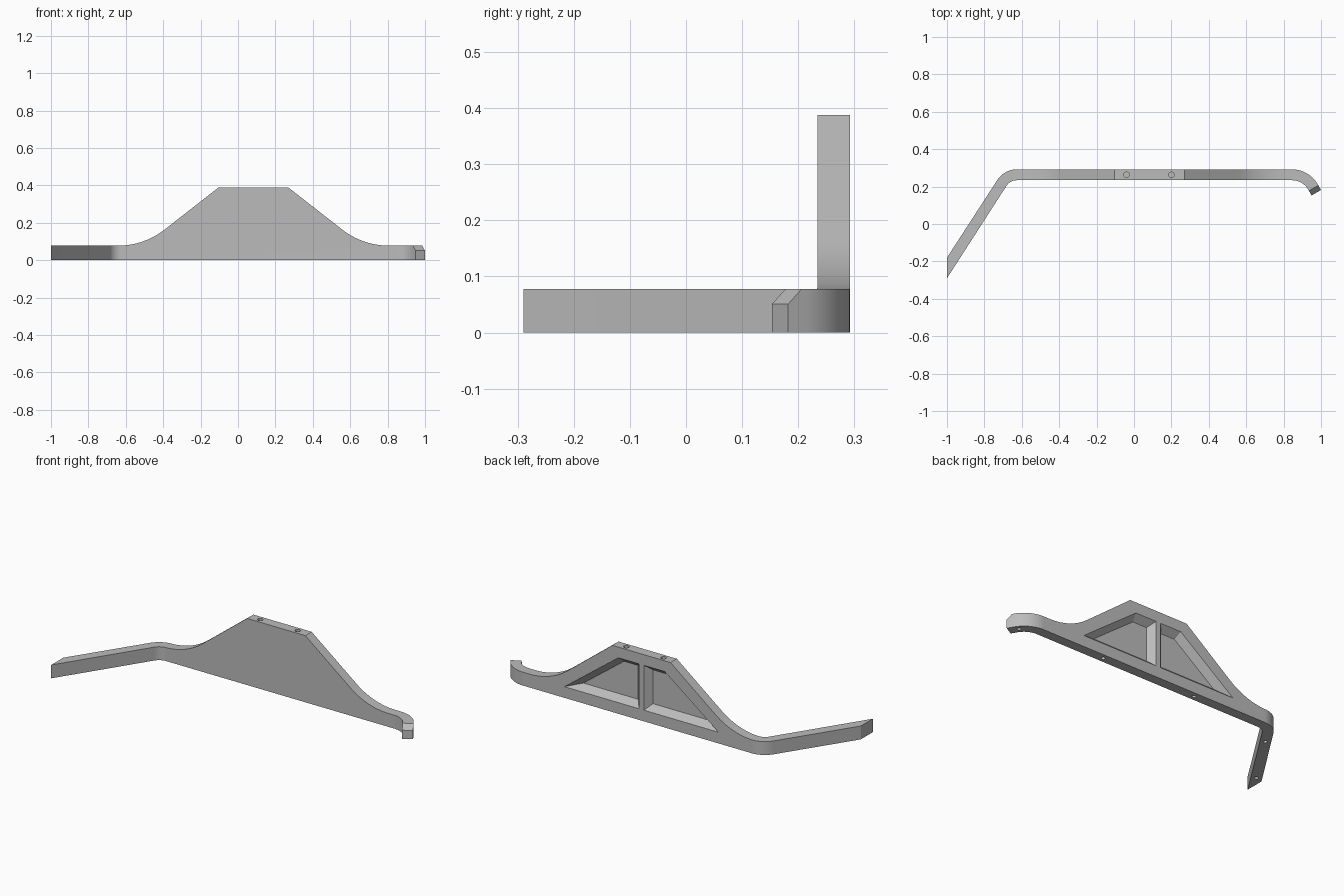
import bpy, bmesh, math
from mathutils import Vector

cube = bpy.data.objects.get("Cube")
if cube:
    bpy.data.objects.remove(cube, do_unlink=True)

TOP, BACK, THICK = 0.388, 0.292, 0.058
CENTRE = 0.0825            # middle of the raised panel along x

grey = bpy.data.materials.new("plain_grey")
grey.use_nodes = True
colour = (0.5, 0.5, 0.5, 1)
grey.diffuse_color = colour
grey.node_tree.nodes["Principled BSDF"].inputs["Base Color"].default_value = colour


def loft(name, ring_a, ring_b):
    """Closed solid between two matching rings of 3D points."""
    bm = bmesh.new()
    a = [bm.verts.new(p) for p in ring_a]
    b = [bm.verts.new(p) for p in ring_b]
    bm.faces.new(a)
    bm.faces.new(b)
    for i in range(len(a)):
        j = (i + 1) % len(a)
        bm.faces.new((a[i], a[j], b[j], b[i]))
    bmesh.ops.recalc_face_normals(bm, faces=bm.faces)
    mesh = bpy.data.meshes.new(name)
    bm.to_mesh(mesh)
    bm.free()
    mesh.materials.append(grey)
    obj = bpy.data.objects.new(name, mesh)
    bpy.context.collection.objects.link(obj)
    return obj


def arc(cx, cy, r, start, end, steps=14):
    angles = [math.radians(start + (end - start) * i / steps) for i in range(steps + 1)]
    return [(cx + r * math.cos(t), cy + r * math.sin(t)) for t in angles]


def inset(points, dist):
    """Shift every edge of a convex clockwise polygon inward."""
    result = []
    for i, p in enumerate(points):
        p = Vector(p)
        d0 = (p - Vector(points[i - 1])).normalized()
        d1 = (Vector(points[(i + 1) % len(points)]) - p).normalized()
        n0, n1 = Vector((d0.y, -d0.x)), Vector((d1.y, -d1.x))
        result.append(p + (n0 + n1) * dist / (1 + n0.dot(n1)))
    return result


def boolean(target, cutter, operation):
    cutter.hide_render = True
    mod = target.modifiers.new(operation.lower(), 'BOOLEAN')
    mod.operation, mod.solver, mod.object = operation, 'EXACT', cutter
    bpy.context.view_layer.objects.active = target
    bpy.ops.object.modifier_apply(modifier=mod.name)
    bpy.data.objects.remove(cutter, do_unlink=True)


# Bent strip seen in plan: angled arm, straight back, hooked end
left, right = (-0.627, 0.169), (0.845, 0.134)
hook = Vector((0.5, -0.866))
r_left, r_right = 0.123, 0.158
outer = arc(*left, r_left, 147, 90) + arc(*right, r_right, 90, 30)
inner = arc(*right, r_right - THICK, 30, 90) + arc(*left, r_left - THICK, 90, 147)
tip_out = Vector(outer[-1]) + hook * 0.036
tip_in = Vector(inner[0]) + hook * 0.036
plan = [(-1, -0.18)] + outer + [tip_out, tip_in] + inner + [(-1, -0.29)]
body = loft("support_bracket", [(x, y, 0) for x, y in plan], [(x, y, 0.5) for x, y in plan])

# Elevation: low rail rising in a swept curve to a flat-topped panel
half = [(0.1875, TOP)] + arc(0.7225, 0.478, 0.4, -128, -90) + [(1.3, 0.078), (1.3, -0.1)]
elevation = [(CENTRE + u, z) for u, z in half] + [(CENTRE - u, z) for u, z in reversed(half)]
boolean(body, loft("elevation_cutter", [(x, -0.6, z) for x, z in elevation],
                   [(x, 0.6, z) for x, z in elevation]), 'INTERSECT')

# Two tapered pockets in the back, leaving an upright rib between them
depth, taper = 0.038, 0.032
pocket = [(0.496, 0.065), (0.0155, 0.065), (0.0155, 0.326), (0.149, 0.326)]
for side in (-1, 1):
    ring = [(CENTRE + side * u, z) for u, z in pocket]
    if side < 0:
        ring.reverse()
    mouth, floor = inset(ring, -taper * 0.01 / depth), inset(ring, taper)
    boolean(body, loft("pocket_cutter", [(x, BACK + 0.01, z) for x, z in mouth],
                       [(x, BACK - depth, z) for x, z in floor]), 'DIFFERENCE')

# Sloped upper edge on the hook tip
across = (tip_out - tip_in).normalized()
wedge = [(-0.058, 0.106), (0.03, 0.106), (0.03, 0.022)]
rings = []
for base in (tip_in - across * 0.03, tip_out + across * 0.03):
    rings.append([(base.x + hook.x * s, base.y + hook.y * s, z) for s, z in wedge])
boolean(body, loft("tip_cutter", *rings), 'DIFFERENCE')

# Peg holes: two in the top edge, five in the underside
holes = [(x, 0.263, TOP - 0.04, TOP + 0.02, 0.015) for x in (-0.04, 0.2)]
under = [(-0.957, -0.17), (-0.755, 0.142), (-0.178, 0.263), (0.426, 0.263), (0.946, 0.215)]
holes += [(x, y, -0.02, 0.03, 0.011) for x, y in under]
for x, y, low, high, r in holes:
    ring = arc(x, y, r, 0, 345, 23)
    boolean(body, loft("hole_cutter", [(a, b, low) for a, b in ring],
                       [(a, b, high) for a, b in ring]), 'DIFFERENCE')

# Smooth the bends while keeping real edges crisp
bpy.ops.object.select_all(action='DESELECT')
body.select_set(True)
bpy.context.view_layer.objects.active = body
bpy.ops.object.shade_smooth_by_angle(angle=math.radians(25))
